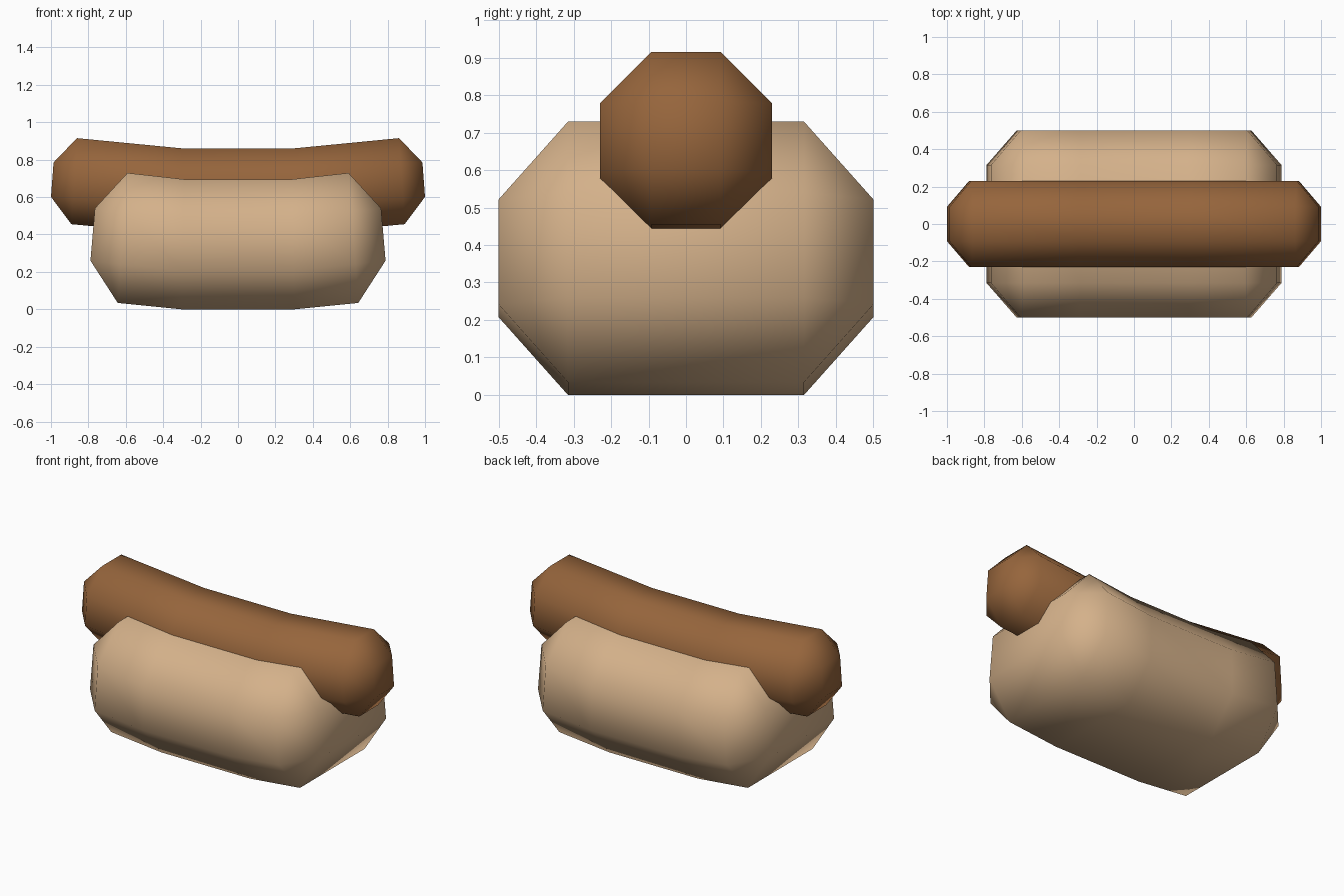
import bpy, bmesh

if "Cube" in bpy.data.objects:
    bpy.data.objects.remove(bpy.data.objects["Cube"])


def material(name, color):
    m = bpy.data.materials.new(name)
    m.diffuse_color = (*color, 1.0)
    m.use_nodes = True
    m.node_tree.nodes["Principled BSDF"].inputs["Base Color"].default_value = m.diffuse_color
    return m


def chamfered_bar(name, half, flat, spine, mat):
    """Bent bar along x with chamfered octagon section and chamfered ends.
    half, flat: (y, z) half sizes of the section and of its flat sides.
    spine: (x, centre z, lean) of the inner ring, end ring and end cap."""
    (Y, Z), (fy, fz) = half, flat
    corners = [(1, 1), (-1, 1), (-1, -1), (1, -1)]
    octagon = []
    for k, (sy, sz) in enumerate(corners):
        pair = [(sy * Y, sz * fz), (sy * fy, sz * Z)]
        octagon += pair if k % 2 == 0 else pair[::-1]
    square = [(sy * fy, sz * fz) for sy, sz in corners]

    bm = bmesh.new()

    def ring(section, station, side):
        x, zc, lean = station
        return [bm.verts.new((side * (x - lean * z), y, zc + z)) for y, z in section]

    inner, end, cap = spine
    rings = [ring(octagon, end, -1), ring(octagon, inner, -1),
             ring(octagon, inner, 1), ring(octagon, end, 1)]
    for a, b in zip(rings, rings[1:]):
        for i in range(8):
            j = (i + 1) % 8
            bm.faces.new((a[i], a[j], b[j], b[i]))
    # chamfered ends
    for r, side in ((rings[0], -1), (rings[-1], 1)):
        c = ring(square, cap, side)
        bm.faces.new(c)
        for k in range(4):
            bm.faces.new((r[2 * k], r[2 * k + 1], c[k]))
            bm.faces.new((r[2 * k + 1], r[(2 * k + 2) % 8], c[(k + 1) % 4], c[k]))
    bmesh.ops.recalc_face_normals(bm, faces=bm.faces)
    for f in bm.faces:
        f.smooth = True
    me = bpy.data.meshes.new(name)
    bm.to_mesh(me)
    bm.free()
    me.materials.append(mat)
    ob = bpy.data.objects.new(name, me)
    bpy.context.collection.objects.link(ob)
    return ob


bread = material("bread tan", (0.66, 0.44, 0.255))
meat = material("sausage brown", (0.305, 0.13, 0.045))

# bun
chamfered_bar("bun", (0.5, 0.3475), (0.315, 0.14),
              [(0.295, 0.3475, 0.02), (0.617, 0.3815, 0.075), (0.777, 0.40, 0.085)], bread)

# sausage resting in the bun
chamfered_bar("sausage", (0.23, 0.23), (0.092, 0.092),
              [(0.298, 0.63, 0.01), (0.876, 0.685, 0.065), (0.993, 0.693, 0.075)], meat)
